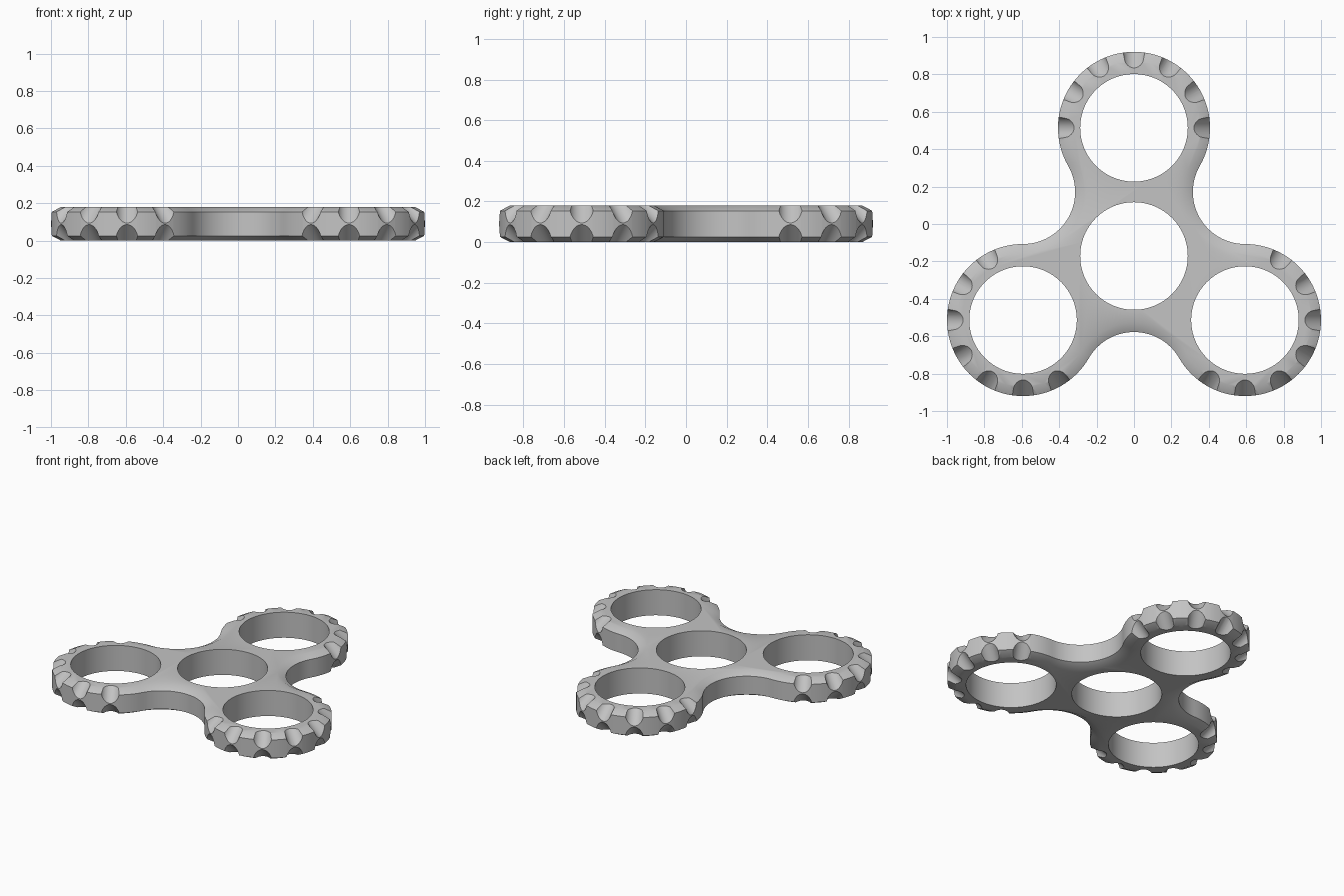
import bpy, bmesh
from math import sin, cos, pi, radians
from mathutils import Matrix, Vector

if "Cube" in bpy.data.objects:
    bpy.data.objects.remove(bpy.data.objects["Cube"], do_unlink=True)

ARM = 0.685                 # hub to lobe centre
LOBE = 0.4065               # lobe outer radius
FILLET = ARM - LOBE         # concave arc between lobes
HOLE = 0.2875
HEIGHT = 0.18
RIM, DROP = 0.05, 0.026     # chamfer width and height
GROOVE = 0.061
HUB = Vector((0, -0.171, 0))
LOBES = [radians(a) for a in (90, 210, 330)]


def polar(angle, radius):
    return Vector((cos(angle) * radius, sin(angle) * radius, 0))


def outline(inset):
    """Three convex lobes joined by tangent concave arcs."""
    points = []
    for a in LOBES:
        for i in range(64):
            t = a + radians(-120 + 240 * i / 64)
            points.append(HUB + polar(a, ARM) + polar(t, LOBE - inset))
        for i in range(28):
            t = a - radians(60 + 120 * i / 28)
            points.append(HUB + polar(a + pi / 3, ARM) + polar(t, FILLET + inset))
    return points


def make_object(name, bm):
    bmesh.ops.recalc_face_normals(bm, faces=bm.faces)
    mesh = bpy.data.meshes.new(name)
    bm.to_mesh(mesh)
    bm.free()
    obj = bpy.data.objects.new(name, mesh)
    bpy.context.collection.objects.link(obj)
    return obj


def add_cylinder(bm, radius, depth, segments, matrix):
    bmesh.ops.create_cone(bm, cap_ends=True, segments=segments, radius1=radius,
                          radius2=radius, depth=depth, matrix=matrix)


# Chamfered body
bm = bmesh.new()
levels = [(0, RIM), (DROP, 0), (HEIGHT - DROP, 0), (HEIGHT, RIM)]
rings = [[bm.verts.new(p + Vector((0, 0, z))) for p in outline(inset)]
         for z, inset in levels]
for low, high in zip(rings, rings[1:]):
    for i in range(len(low)):
        j = (i + 1) % len(low)
        bm.faces.new((low[i], low[j], high[j], high[i]))
bm.faces.new(rings[0][::-1])
bm.faces.new(rings[-1])
body = make_object("spinner_body", bm)

# Round openings in the hub and lobes
bm = bmesh.new()
for centre in [HUB] + [HUB + polar(a, ARM) for a in LOBES]:
    add_cylinder(bm, HOLE, 1, 96,
                 Matrix.Translation(centre + Vector((0, 0, HEIGHT / 2))))
holes = make_object("hole_cutter", bm)

# Slanted grip grooves along the upper and lower outer edges
bm = bmesh.new()
for a in LOBES:
    for step in range(-3, 4):
        t = a + step * pi / 6
        for z, side in ((HEIGHT, 1), (0, -1)):
            edge = HUB + polar(a, ARM) + polar(t, LOBE) + Vector((0, 0, z))
            axis = polar(t, 1) - Vector((0, 0, side))
            turn = axis.to_track_quat('Z', 'Y').to_matrix().to_4x4()
            add_cylinder(bm, GROOVE, 0.128, 32, Matrix.Translation(edge) @ turn)
grooves = make_object("groove_cutter", bm)

for cutter in (holes, grooves):
    cutter.hide_render = True
    cut = body.modifiers.new(cutter.name, 'BOOLEAN')
    cut.operation = 'DIFFERENCE'
    cut.solver = 'EXACT'
    cut.object = cutter

bpy.ops.object.select_all(action='DESELECT')
body.select_set(True)
bpy.context.view_layer.objects.active = body
for name in [m.name for m in body.modifiers]:
    bpy.ops.object.modifier_apply(modifier=name)
for cutter in (holes, grooves):
    bpy.data.objects.remove(cutter, do_unlink=True)

# Plain grey finish
grey = bpy.data.materials.new("plain_grey")
grey.use_nodes = True
grey.diffuse_color = (0.55, 0.55, 0.55, 1)
grey.node_tree.nodes["Principled BSDF"].inputs["Base Color"].default_value = grey.diffuse_color
body.data.materials.clear()
body.data.materials.append(grey)
for face in body.data.polygons:
    face.material_index = 0
bpy.ops.object.shade_smooth_by_angle(angle=radians(30))
